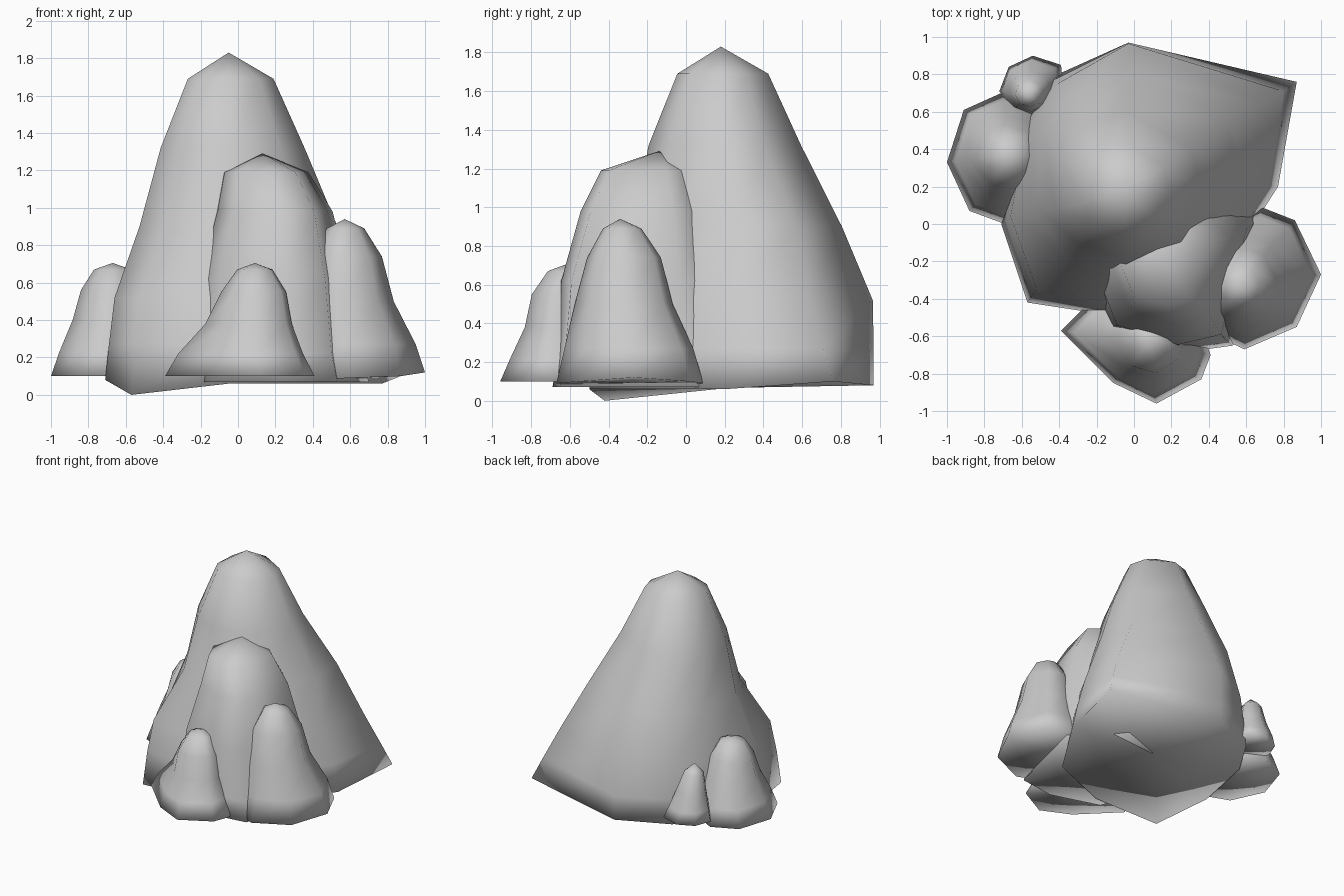
import bpy, bmesh, math

if "Cube" in bpy.data.objects:
    bpy.data.objects.remove(bpy.data.objects["Cube"])


def rock(name, base, rings, apex, base_z, skirts=()):
    """Loft a rock: irregular base outline -> rounder rings -> pointed apex.
    rings: (z, centre x, centre y, mean radius, share of base irregularity kept)
    skirts: optional (z, outline) loops between the base and the rings"""
    n = len(base)
    bx = sum(p[0] for p in base) / n
    by = sum(p[1] for p in base) / n
    polar = [(math.atan2(y - by, x - bx), math.hypot(x - bx, y - by)) for x, y in base]
    mean = sum(r for _, r in polar) / n
    bm = bmesh.new()
    loops = [[bm.verts.new((x, y, base_z[i % len(base_z)])) for i, (x, y) in enumerate(base)]]
    for z, outline in skirts:
        loops.append([bm.verts.new((x, y, z)) for x, y in outline])
    for z, cx, cy, rad, keep in rings:
        loop = []
        for a, r in polar:
            q = rad + (r - mean) * keep
            loop.append(bm.verts.new((cx + q * math.cos(a), cy + q * math.sin(a), z)))
        loops.append(loop)
    for lo, hi in zip(loops, loops[1:]):
        for i in range(n):
            j = (i + 1) % n
            bm.faces.new((lo[i], lo[j], hi[j], hi[i]))
    tip = bm.verts.new(apex)
    for i in range(n):
        bm.faces.new((loops[-1][i], loops[-1][(i + 1) % n], tip))
    # slightly uneven underside, fanned from its middle
    under = bm.verts.new((bx, by, sum(base_z) / len(base_z)))
    for i in range(n):
        bm.faces.new((loops[0][(i + 1) % n], loops[0][i], under))
    bmesh.ops.recalc_face_normals(bm, faces=bm.faces)
    for f in bm.faces:
        f.smooth = True
    me = bpy.data.meshes.new(name)
    bm.to_mesh(me)
    bm.free()
    ob = bpy.data.objects.new(name, me)
    bpy.context.collection.objects.link(ob)
    return ob


# Tall main rock with a flared back corner
rock("main_rock",
     [(.87, .76), (-.03, .97), (-.43, .79), (-.61, .5), (-.71, 0),
      (-.57, -.42), (-.05, -.5), (.45, -.3), (.77, .2)],
     [(.9, -.02, .265, .545, .2), (1.32, -.04, .2, .395, .03), (1.69, -.045, .19, .235, 0)],
     (-.05, .18, 1.83), [.1, .08, .08, .08, .08, 0, .06, .06, .06],
     skirts=[(.27, [(.8, .71), (-.03, .97), (-.43, .77), (-.605, .49), (-.69, .03),
                    (-.55, -.39), (-.05, -.48), (.43, -.28), (.72, .2)]),
             (.52, [(.69, .64), (-.03, .965), (-.41, .75), (-.58, .47), (-.66, .04),
                    (-.52, -.35), (-.05, -.43), (.4, -.24), (.64, .19)])])

# Medium rock in front of it
rock("middle_rock",
     [(.7, .05), (.38, .4), (-.08, .24), (-.27, -.22), (-.15, -.57),
      (.24, -.69), (.53, -.65)],
     [(.22, .19, -.22, .49, .9), (.62, .195, -.235, .435, .5),
      (.98, .205, -.225, .33, .2), (1.19, .16, -.205, .24, .1)],
     (.13, -.14, 1.29), [.07])

# Right rock
rock("right_rock",
     [(1, -.27), (.86, .02), (.68, .09), (.42, -.02), (.32, -.3), (.4, -.58),
      (.59, -.67), (.87, -.55)],
     [(.27, .64, -.29, .315, 1), (.5, .59, -.32, .245, .5),
      (.74, .58, -.32, .19, .1), (.89, .575, -.33, .1, 0)],
     (.57, -.34, .94), [.12, .1, .09, .08, .08, .08, .09, .1])

# Front rock
rock("front_rock",
     [(.41, -.7), (.3, -.42), (.05, -.33), (-.2, -.38), (-.39, -.57), (-.11, -.85),
      (.12, -.96), (.36, -.83)],
     [(.22, .06, -.63, .29, .8), (.38, .08, -.63, .21, .4),
      (.55, .09, -.63, .17, .1), (.67, .09, -.62, .095, 0)],
     (.09, -.62, .705), [.1])

# Left rock
rock("left_rock",
     [(-.4, .35), (-.48, .58), (-.71, .7), (-.91, .61), (-1, .33), (-.88, .07),
      (-.69, 0), (-.47, .12)],
     [(.23, -.68, .35, .29, .8), (.4, -.67, .36, .22, .3),
      (.56, -.67, .36, .17, 0), (.67, -.67, .36, .1, 0)],
     (-.67, .36, .705), [.1])

# Small rock at the back left
rock("small_back_rock",
     [(-.38, .75), (-.39, .85), (-.54, .9), (-.67, .84), (-.72, .71), (-.65, .61),
      (-.54, .57), (-.43, .62)],
     [(.24, -.55, .73, .145, .8), (.37, -.55, .71, .11, .3), (.51, -.56, .7, .075, 0)],
     (-.56, .69, .58), [.15])
